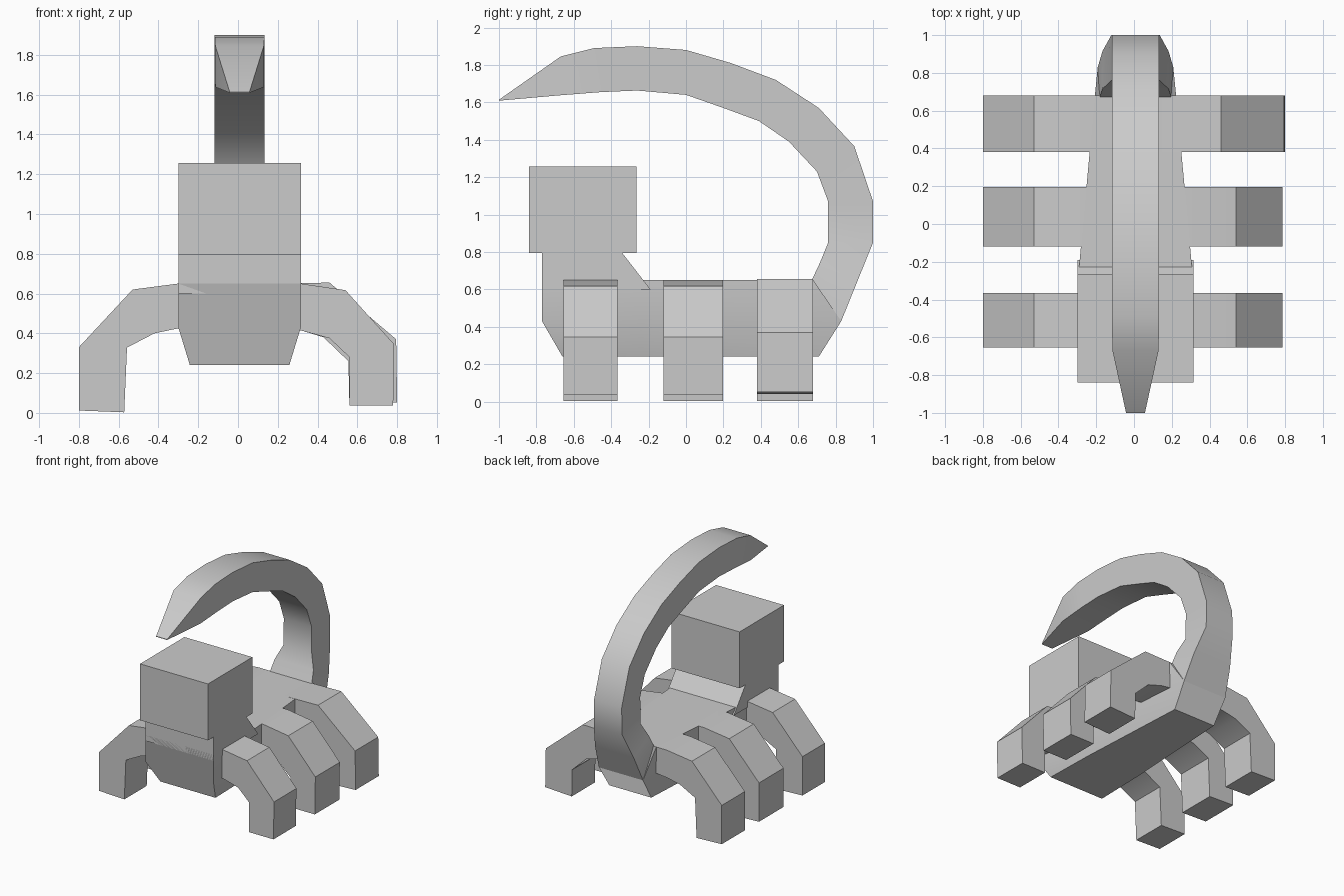
import bpy, bmesh, math


def loft(name, rings):
    """Skin equal-length vertex rings and cap both ends."""
    bm = bmesh.new()
    vr = [[bm.verts.new(p) for p in ring] for ring in rings]
    n = len(rings[0])
    for a, b in zip(vr, vr[1:]):
        for i in range(n):
            j = (i + 1) % n
            bm.faces.new((a[i], a[j], b[j], b[i]))
    bm.faces.new(vr[0])
    bm.faces.new(vr[-1])
    bmesh.ops.recalc_face_normals(bm, faces=bm.faces)
    me = bpy.data.meshes.new(name)
    bm.to_mesh(me)
    bm.free()
    ob = bpy.data.objects.new(name, me)
    bpy.context.collection.objects.link(ob)
    bpy.ops.object.select_all(action='DESELECT')
    ob.select_set(True)
    bpy.context.view_layer.objects.active = ob
    bpy.ops.object.shade_smooth_by_angle(angle=math.radians(30))
    return ob


CX = 0.008  # body and tail sit very slightly off centre


def section(pts):
    """Symmetric cross-section from (y, z, half width) points, top to bottom."""
    return ([(CX + w, y, z) for y, z, w in pts]
            + [(CX - w, y, z) for y, z, w in reversed(pts)])


# Body: wide front tapering to the tail root, bevelled underside
loft("body", [
    section([(-0.77, 0.65, 0.308), (-0.77, 0.43, 0.308), (-0.66, 0.24, 0.25)]),
    section([(-0.24, 0.65, 0.30), (-0.24, 0.43, 0.30), (-0.24, 0.24, 0.24)]),
    section([(0.68, 0.65, 0.215), (0.83, 0.43, 0.20), (0.71, 0.24, 0.19)]),
])

# Neck: rises from the body with a sloped back
loft("neck", [
    section([(-0.77, 0.60, 0.308), (-0.19, 0.60, 0.308)]),
    section([(-0.77, 0.80, 0.308), (-0.345, 0.80, 0.308)]),
])

# Head block
loft("head", [
    section([(-0.84, z, 0.308), (-0.265, z, 0.308)]) for z in (0.795, 1.257)
])

# Tail: outer (y, z), inner (y, z), half width, from root to stinger tip
tail = [
    (0.83, 0.43, 0.64, 0.58, 0.20), (0.915, 0.64, 0.715, 0.74, 0.175),
    (1.0, 0.85, 0.76, 0.85, 0.128), (1.0, 1.07, 0.76, 1.07, 0.125),
    (0.90, 1.365, 0.70, 1.23, 0.125), (0.71, 1.57, 0.55, 1.39, 0.125),
    (0.48, 1.72, 0.39, 1.50, 0.125), (0.24, 1.81, 0.20, 1.57, 0.125),
    (0.0, 1.88, 0.0, 1.64, 0.125), (-0.26, 1.90, -0.26, 1.663, 0.125),
    (-0.49, 1.89, -0.45, 1.655, 0.125), (-0.67, 1.845, -0.67, 1.638, 0.122),
    (-1.0, 1.614, -1.0, 1.609, 0.05),
]
loft("tail", [section([(a, b, w), (c, d, w)]) for a, b, c, d, w in tail])

# Legs: bent (x, z) profiles, extruded along y
right_front = [(0.15, 0.65), (0.315, 0.65), (0.54, 0.617), (0.785, 0.345), (0.78, 0.037),
               (0.56, 0.037), (0.56, 0.28), (0.46, 0.375), (0.315, 0.415), (0.15, 0.44)]
right_back = [(0.15, 0.65), (0.30, 0.652), (0.46, 0.655), (0.795, 0.37), (0.80, 0.052),
              (0.56, 0.04), (0.555, 0.26), (0.43, 0.38), (0.30, 0.42), (0.15, 0.44)]
left_leg = [(-0.15, 0.65), (-0.30, 0.65), (-0.53, 0.62), (-0.80, 0.33), (-0.80, 0.012),
            (-0.572, 0.003), (-0.558, 0.328), (-0.42, 0.40), (-0.30, 0.425), (-0.15, 0.44)]
for place, y0, y1, right in (("front", -0.655, -0.365, right_front),
                             ("middle", -0.12, 0.197, right_front),
                             ("back", 0.38, 0.68, right_back)):
    for side, profile in (("right", right), ("left", left_leg)):
        loft(f"{place}_leg_{side}", [[(x, y, z) for x, z in profile] for y in (y0, y1)])
